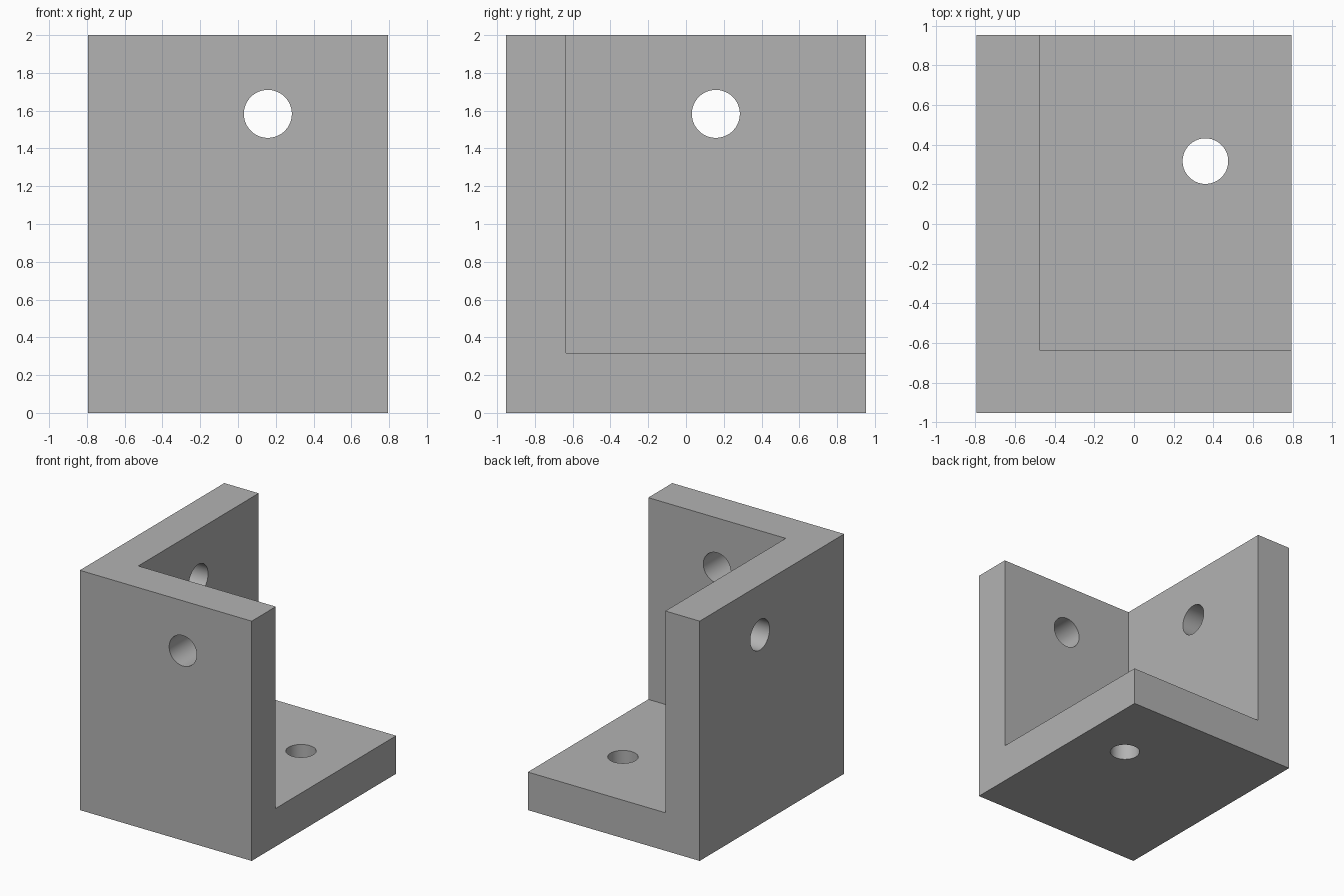
import bpy
from math import pi

cube = bpy.data.objects.get("Cube")
if cube:
    bpy.data.objects.remove(cube, do_unlink=True)

W, D, H = 1.586, 1.904, 2.0   # overall width, depth, height
T = 0.317                     # wall thickness
OVER = 0.2                    # how far cutters overshoot

grey = bpy.data.materials.new("grey")
grey.use_nodes = True
colour = (0.45, 0.45, 0.45, 1)
grey.diffuse_color = colour
grey.node_tree.nodes["Principled BSDF"].inputs["Base Color"].default_value = colour


def box(name, low, high):
    centre = [(a + b) / 2 for a, b in zip(low, high)]
    bpy.ops.mesh.primitive_cube_add(size=1, location=centre)
    ob = bpy.context.object
    ob.name = name
    ob.scale = [b - a for a, b in zip(low, high)]
    bpy.ops.object.transform_apply(location=True, rotation=True, scale=True)
    ob.data.materials.append(grey)
    return ob


def drill(name, centre, radius, rotation):
    bpy.ops.mesh.primitive_cylinder_add(vertices=64, radius=radius, depth=T + OVER,
                                        location=centre, rotation=rotation)
    ob = bpy.context.object
    ob.name = name
    ob.data.materials.append(grey)
    return ob


# Solid block that becomes a three-sided corner bracket
bracket = box("corner_bracket", (-W / 2, -D / 2, 0), (W / 2, D / 2, H))

# Open corner, leaving the base, front wall and side wall
cutters = [box("corner_cutter", (-W / 2 + T, -D / 2 + T, T),
               (W / 2 + OVER, D / 2 + OVER, H + OVER))]

# One bolt hole through each plate
cutters += [
    drill("front_hole_cutter", (0.158, -D / 2 + T / 2, 1.583), 0.127, (pi / 2, 0, 0)),
    drill("side_hole_cutter", (-W / 2 + T / 2, 0.158, 1.583), 0.127, (0, pi / 2, 0)),
    drill("base_hole_cutter", (0.36, 0.317, T / 2), 0.115, (0, 0, 0)),
]

# Cut, then discard the cutters
bpy.ops.object.select_all(action="DESELECT")
bpy.context.view_layer.objects.active = bracket
bracket.select_set(True)
for cutter in cutters:
    cutter.hide_render = True
    mod = bracket.modifiers.new(cutter.name, "BOOLEAN")
    mod.operation = "DIFFERENCE"
    mod.solver = "EXACT"
    mod.object = cutter
    bpy.ops.object.modifier_apply(modifier=mod.name)
    bpy.data.objects.remove(cutter, do_unlink=True)

# Smooth hole walls, crisp edges
bpy.ops.object.shade_smooth_by_angle(angle=pi / 6)
